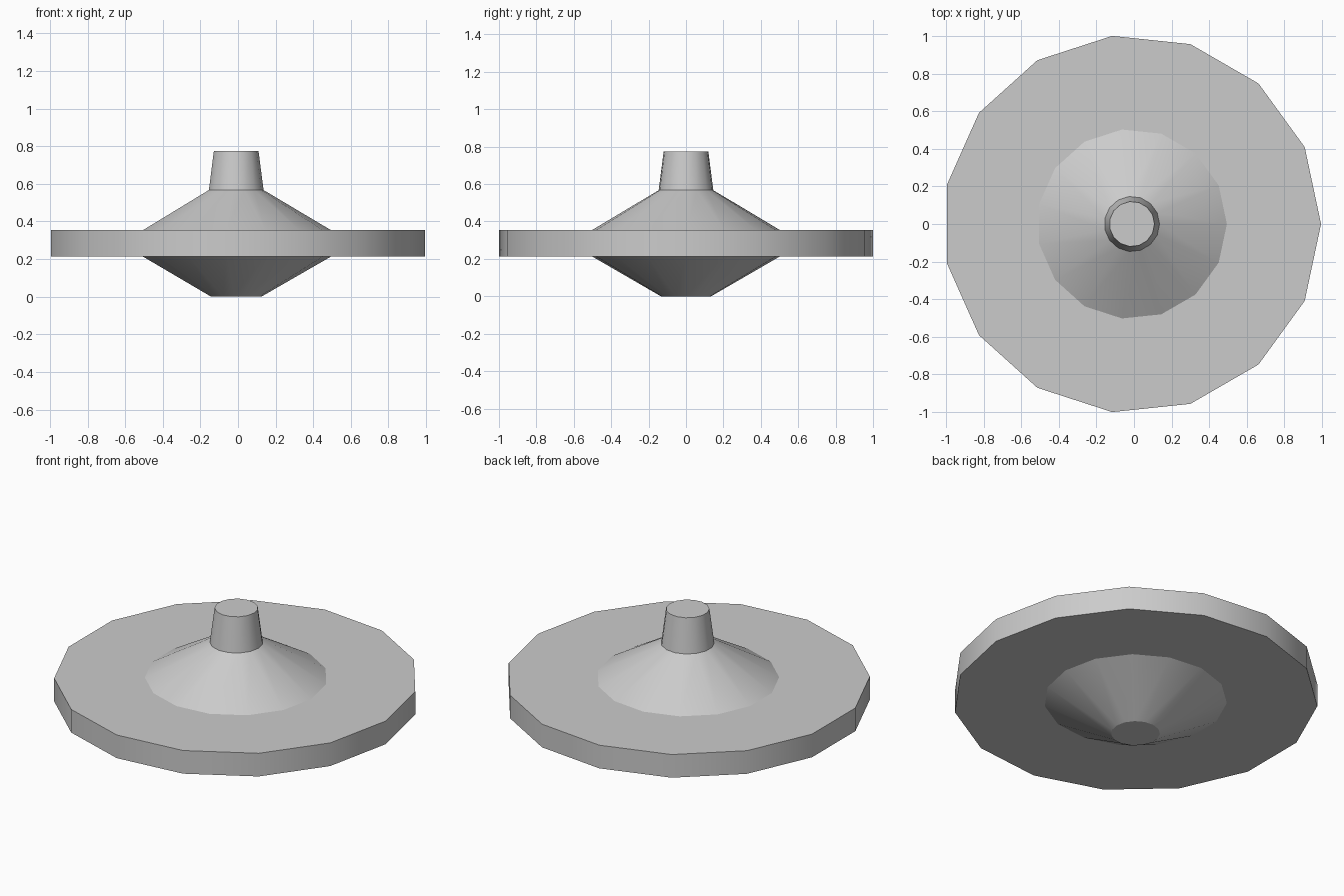
import bpy, bmesh, math

if "Cube" in bpy.data.objects:
    bpy.data.objects.remove(bpy.data.objects["Cube"])

SIDES = 15
CX = -0.011  # odd-sided polygon: shift so the bounds are centred on x


def lathe(name, profile, cap_bottom, cap_top):
    """Revolve (radius, z) points, listed bottom to top, around z."""
    bm = bmesh.new()
    rings = []
    for r, z in profile:
        rings.append([bm.verts.new((CX + r * math.cos(2 * math.pi * i / SIDES),
                                    r * math.sin(2 * math.pi * i / SIDES), z))
                      for i in range(SIDES)])
    for a, b in zip(rings, rings[1:]):
        for i in range(SIDES):
            j = (i + 1) % SIDES
            bm.faces.new((a[i], a[j], b[j], b[i]))
    if cap_bottom:
        bm.faces.new(rings[0][::-1])
    if cap_top:
        bm.faces.new(rings[-1])
    mesh = bpy.data.meshes.new(name)
    bm.to_mesh(mesh)
    bm.free()
    ob = bpy.data.objects.new(name, mesh)
    bpy.context.collection.objects.link(ob)
    bpy.ops.object.select_all(action='DESELECT')
    ob.select_set(True)
    bpy.context.view_layer.objects.active = ob
    bpy.ops.object.shade_smooth_by_angle(angle=math.radians(30))
    return ob


# Wide disc with a cone below and above
lathe("disc_body", [(0.135, 0.0), (0.505, 0.213), (1.0055, 0.213),
                    (1.0055, 0.354), (0.505, 0.354), (0.147, 0.567)], True, False)

# Tapered handle stem on top
lathe("stem", [(0.147, 0.567), (0.12, 0.775)], False, True)
